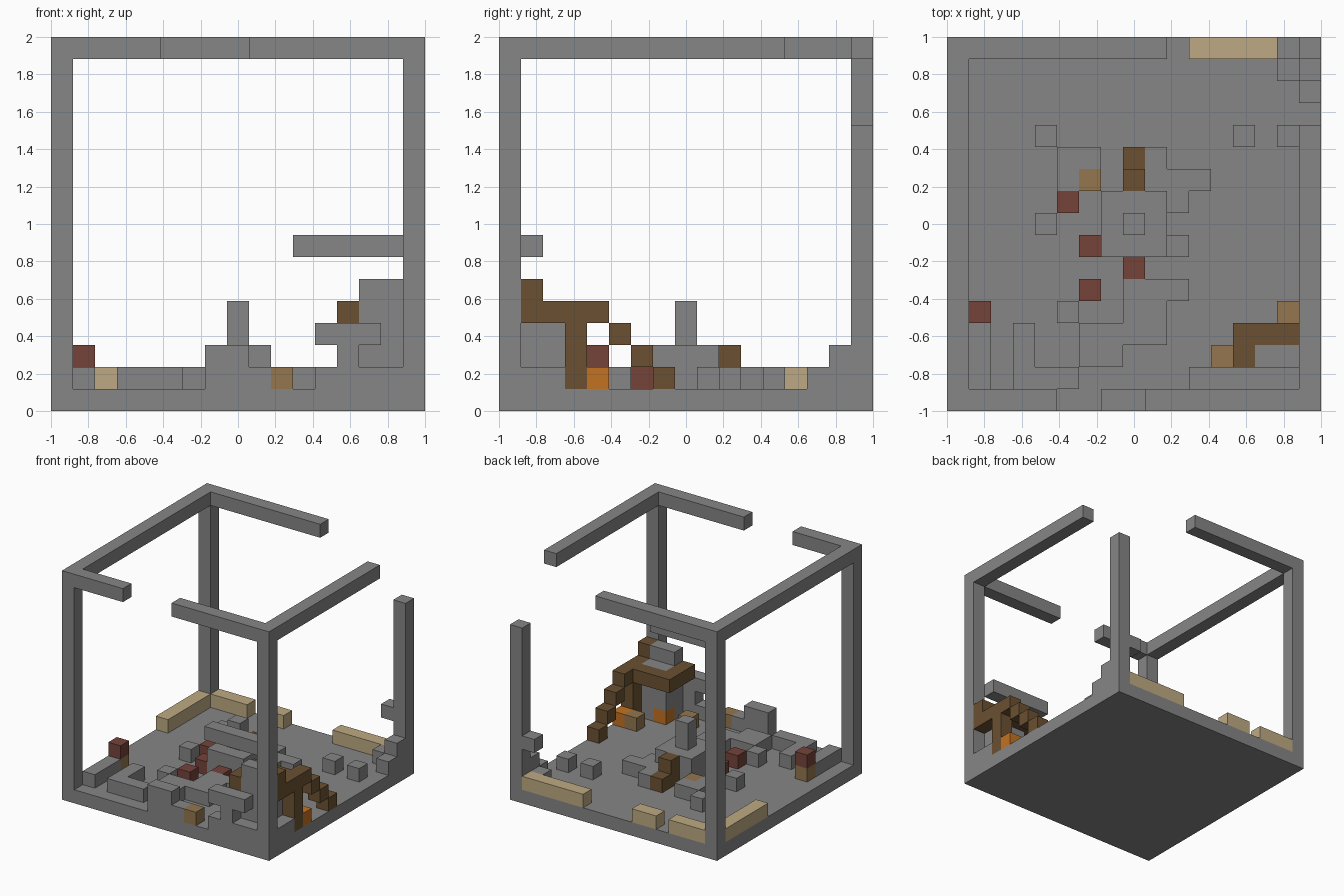
import bpy
import bmesh
from mathutils import Matrix, Vector

old_cube = bpy.data.objects.get("Cube")
if old_cube:
    bpy.data.objects.remove(old_cube, do_unlink=True)

GRID = 17
CELL = 2 / GRID
LAST = GRID - 1


def srgb_to_linear(value):
    value /= 255
    return value / 12.92 if value <= 0.04045 else ((value + 0.055) / 1.055) ** 2.4


def make_material(name, red, green, blue):
    material = bpy.data.materials.new(name)
    colour = [srgb_to_linear(c) for c in (red, green, blue)] + [1]
    material.use_nodes = True
    shader = material.node_tree.nodes["Principled BSDF"]
    shader.inputs["Base Color"].default_value = colour
    shader.inputs["Roughness"].default_value = 0.9
    material.diffuse_color = colour
    return material


stone = make_material("stone_grey", 134, 134, 134)
dark_wood = make_material("dark_wood", 107, 81, 50)
light_wood = make_material("light_wood", 147, 118, 78)
sand = make_material("pale_sand", 189, 170, 131)
brick = make_material("brick_red", 117, 68, 58)
ember = make_material("ember_orange", 196, 114, 34)


def build(name, material, *blocks):
    """Each block is (column, row, layer) with optional (width, depth, height)."""
    bm = bmesh.new()
    for block in blocks:
        start = Vector(block[:3])
        size = Vector(block[3:] or (1, 1, 1))
        middle = (start + size / 2) * CELL - Vector((1, 1, 0))
        bmesh.ops.create_cube(
            bm, size=CELL,
            matrix=Matrix.Translation(middle) @ Matrix.Diagonal(size.to_4d()))
    mesh = bpy.data.meshes.new(name)
    bm.to_mesh(mesh)
    bm.free()
    mesh.materials.append(material)
    obj = bpy.data.objects.new(name, mesh)
    bpy.context.scene.collection.objects.link(obj)
    return obj


# Floor slab and the broken cube frame
build("floor", stone, (0, 0, 0, GRID, GRID, 1))
corners = {"front_left": (LAST, 0), "front_right": (0, 0), "back_right": (0, LAST)}
for label, (column, row) in corners.items():
    build(label + "_post", stone, (column, row, 1, 1, 1, LAST))
build("back_left_broken_post", stone, (LAST, LAST, 1, 1, 1, 12))
build("top_side_beam_right", stone, (0, 1, LAST, 1, 15, 1))
build("top_side_beam_left", stone, (LAST, 1, LAST, 1, 12, 1))
build("top_front_beam", stone, (1, 0, LAST, 4, 1, 1), (9, 0, LAST, 7, 1, 1))
build("top_back_beam", stone, (1, LAST, LAST, 9, 1, 1))

# Sand banks along the edges
build("back_sand_bank", sand,
      (1, LAST, 1, 3, 1, 1), (5, LAST, 1, 2, 1, 1), (11, LAST, 1, 5, 1, 1))
build("side_sand_bank", sand, (0, 11, 1, 1, 5, 1))

# Rubble steps beside the broken post
build("corner_rubble", stone,
      (LAST, 14, 1, 1, 2, 1), (LAST, 15, 2), (15, 15, 1), (15, LAST, 4))

# House ruin in the front corner
build("house_wall", stone,
      (14, 1, 1, 2, 1, 5), (14, 2, 2, 2, 1, 3), (15, 2, 1))
build("house_side_footing", stone, (LAST, 1, 1, 1, 2, 1))
build("house_front_footing", stone, (12, 0, 1, 4, 1, 1))
build("house_front_ledge", stone, (13, 0, 2), (12, 0, 3, 3, 1, 1))
build("floating_lintel", stone, (11, 1, 7, 5, 1, 1))
build("roof_trim", dark_wood,
      (13, 1, 4, 1, 2, 1), (13, 3, 4, 4, 1, 1),
      (LAST, 1, 4, 1, 2, 1), (LAST, 1, 5))
build("roof_post", dark_wood, (LAST, 3, 1, 1, 1, 3))
build("stairs", dark_wood, *[(LAST, 8 - step, step) for step in range(1, 5)])
build("house_embers", ember, (LAST, 4, 1), (14, 2, 1))
build("house_crates", light_wood, (15, 4, 1), (12, 2, 1))

# Front wall remains
build("front_wall_stub", stone, (7, 0, 1, 2, 1, 2), (9, 0, 1))
build("front_crate", light_wood, (10, 0, 1))
build("front_rubble", stone,
      (1, 1, 1, 1, 3, 1), (3, 1, 1, 1, 3, 1), (4, 1, 1, 2, 1, 1))
build("middle_rubble", stone,
      (6, 2, 1, 2, 2, 1), (8, 3, 1, 2, 3, 1), (5, 4, 1), (10, 5, 1))

# Brick marker on a crate
build("marker_crate", light_wood, (1, 4, 1))
build("marker_brick", brick, (1, 4, 2))

# Central platform, its pillar and surrounding pieces
build("platform", stone, (7, 7, 1, 3, 3, 2))
build("centre_pillar", stone, (8, 8, 3, 1, 1, 2))
build("platform_steps", dark_wood, (8, 10, 1, 1, 1, 2), (8, 11, 1))
build("platform_rubble", stone,
      (9, 10, 1, 3, 1, 1), (9, 11, 1), (10, 9, 1), (10, 7, 1),
      (5, 10, 1, 1, 2, 1), (6, 11, 1))
build("platform_crate", light_wood, (6, 10, 1))
build("loose_bricks", brick, (6, 5, 1), (6, 7, 1), (5, 9, 1), (8, 6, 1))
build("loose_stones", stone, (4, 8, 1), (4, 12, 1), (13, 12, 1), (15, 12, 1))
